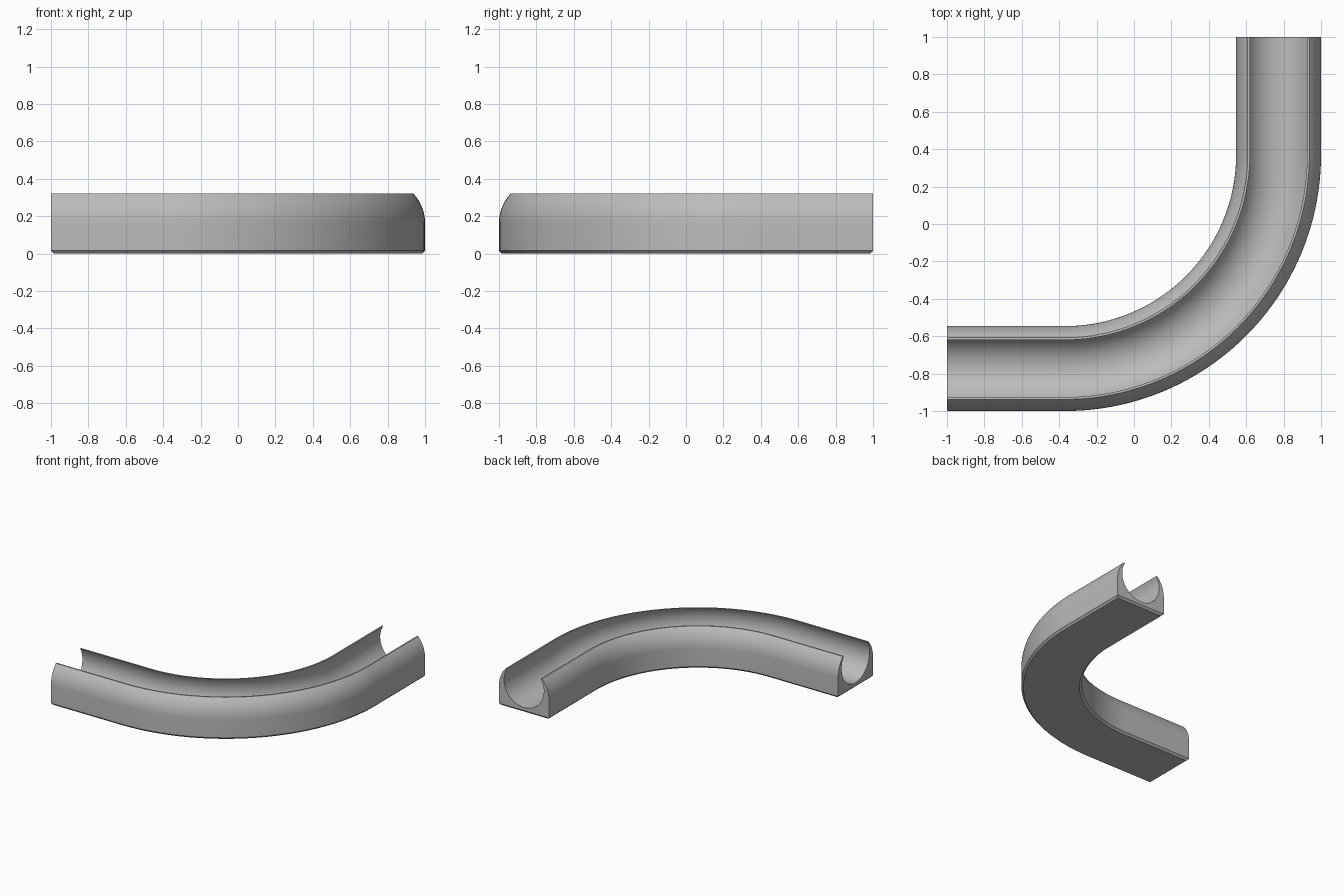
import bpy
import bmesh
from math import asin, cos, sin, pi, radians

cube = bpy.data.objects.get("Cube")
if cube:
    bpy.data.objects.remove(cube, do_unlink=True)

HALF, TOP, CHAMFER = 0.227, 0.32, 0.016   # half width, height, bottom bevel
MID = 1 - HALF                            # distance of the channel axis from the origin
BEND = 0.37                               # both straights end here
RADIUS = MID + BEND
STEPS = 48


def arc(cz, r, start, end, n):
    """Points (offset, height) on a circle centred over the channel axis."""
    return [(r * cos(start + (end - start) * i / n),
             cz + r * sin(start + (end - start) * i / n)) for i in range(n + 1)]


# Cross-section: bevelled base, rounded shoulders, open round bore
shoulder_z = 0.164
shoulder = asin((TOP - shoulder_z) / HALF)
bore_z, bore_r = 0.223, 0.181
lip = asin((TOP - bore_z) / bore_r)
right_side = [(HALF, CHAMFER)] + arc(shoulder_z, HALF, 0, shoulder, 10)
bore = arc(bore_z, bore_r, lip, -pi - lip, 36)
left_side = [(-u, z) for u, z in reversed(right_side)]
base = [(-HALF + CHAMFER, 0), (HALF - CHAMFER, 0)]
profile = right_side + bore + left_side + base

# Path stations: position and outward direction (first straight, bend, second straight)
stations = [(-1, -MID, 0, -1)]
for i in range(STEPS + 1):
    a = -pi / 2 + pi / 2 * i / STEPS
    stations.append((-BEND + RADIUS * cos(a), BEND + RADIUS * sin(a), cos(a), sin(a)))
stations.append((MID, 1, 1, 0))

# Sweep the section along the path
bm = bmesh.new()
rings = [[bm.verts.new((x + u * nx, y + u * ny, z)) for u, z in profile]
         for x, y, nx, ny in stations]
for a, b in zip(rings, rings[1:]):
    for i in range(len(profile)):
        j = (i + 1) % len(profile)
        bm.faces.new((a[i], a[j], b[j], b[i]))

# End caps, with the base bevel carried round each end
for ring, axis, shift in ((rings[0], 0, CHAMFER), (rings[-1], 1, -CHAMFER)):
    for v in ring[-2:]:
        v.co[axis] += shift
    bm.faces.new(ring[:-2])
    bm.faces.new((ring[-3], ring[-2], ring[-1], ring[0]))
bmesh.ops.recalc_face_normals(bm, faces=bm.faces)

mesh = bpy.data.meshes.new("curved_channel")
bm.to_mesh(mesh)
bm.free()
channel = bpy.data.objects.new("curved_channel", mesh)
bpy.context.collection.objects.link(channel)

# Plain grey
grey = bpy.data.materials.new("plain_grey")
grey.use_nodes = True
colour = (0.5, 0.5, 0.5, 1)
grey.diffuse_color = colour
grey.node_tree.nodes["Principled BSDF"].inputs["Base Color"].default_value = colour
mesh.materials.append(grey)

bpy.context.view_layer.objects.active = channel
channel.select_set(True)
bpy.ops.object.shade_smooth_by_angle(angle=radians(30))
